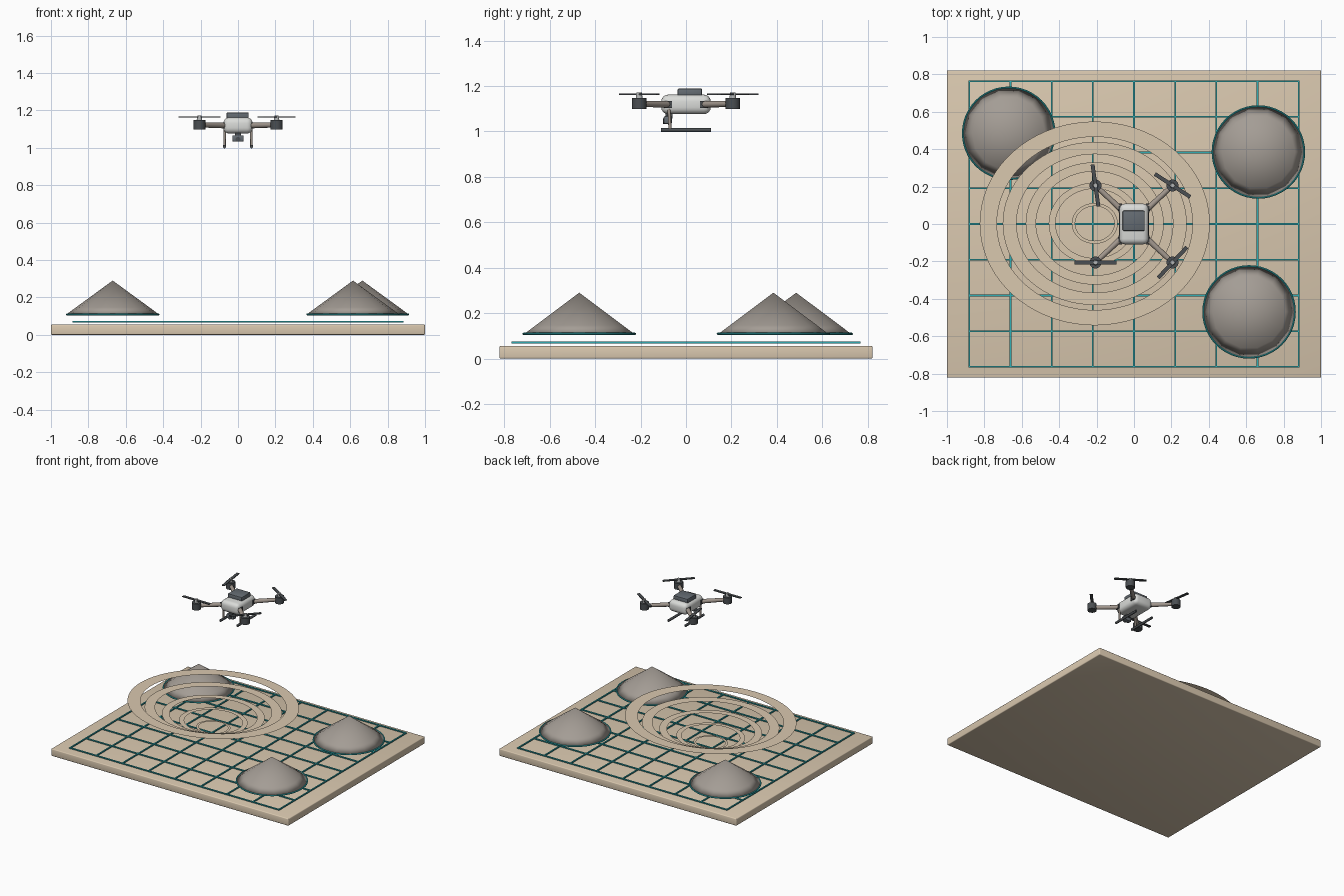
import bpy, bmesh, math
from mathutils import Vector, Matrix

cube = bpy.data.objects.get("Cube")
if cube:
    bpy.data.objects.remove(cube, do_unlink=True)


def material(name, r, g, b):
    m = bpy.data.materials.new(name)
    m.use_nodes = True
    m.diffuse_color = (r, g, b, 1)
    m.node_tree.nodes["Principled BSDF"].inputs["Base Color"].default_value = (r, g, b, 1)
    return m


SAND = material("sand", 0.70, 0.58, 0.43)
ROCK = material("rock_grey", 0.37, 0.335, 0.30)
TEAL = material("teal", 0.03, 0.43, 0.46)
SHELL = material("shell_white", 0.70, 0.71, 0.69)
SLATE = material("slate", 0.13, 0.15, 0.17)
DARK = material("dark_grey", 0.07, 0.078, 0.085)
TUBE = material("tube_brown", 0.36, 0.31, 0.27)
SILVER = material("silver", 0.45, 0.46, 0.46)


def finish(name, bm, mat, smooth=None):
    me = bpy.data.meshes.new(name)
    bm.to_mesh(me)
    bm.free()
    ob = bpy.data.objects.new(name, me)
    bpy.context.collection.objects.link(ob)
    me.materials.append(mat)
    if smooth is not None:
        bpy.ops.object.select_all(action='DESELECT')
        ob.select_set(True)
        bpy.context.view_layer.objects.active = ob
        bpy.ops.object.shade_smooth_by_angle(angle=math.radians(smooth))
    return ob


def add_box(bm, centre, size, turn=0):
    bmesh.ops.create_cube(bm, size=1, matrix=Matrix.Translation(centre)
                          @ Matrix.Rotation(turn, 4, 'Z') @ Matrix.Diagonal((*size, 1)))


def box(name, centre, size, mat, bevel=0, segments=1, turn=0):
    bm = bmesh.new()
    add_box(bm, centre, size, turn)
    if bevel:
        bmesh.ops.bevel(bm, geom=bm.edges[:], offset=bevel, segments=segments,
                        profile=0.5, affect='EDGES')
    return finish(name, bm, mat, 40 if segments > 1 else None)


def rod(name, a, b, r1, r2, mat, sides=16):
    a, b = Vector(a), Vector(b)
    d = b - a
    bm = bmesh.new()
    bmesh.ops.create_cone(bm, cap_ends=True, segments=sides, radius1=r1, radius2=r2,
                          depth=d.length, matrix=Matrix.Translation((a + b) / 2)
                          @ d.to_track_quat('Z', 'Y').to_matrix().to_4x4())
    return finish(name, bm, mat, 40)


def circle(bm, centre, rx, ry, sides):
    return [bm.verts.new((centre[0] + rx * math.cos(t), centre[1] + ry * math.sin(t), centre[2]))
            for t in (math.tau * i / sides for i in range(sides))]


def bridge(bm, a, b):
    n = len(a)
    for i in range(n):
        bm.faces.new((a[i], a[(i + 1) % n], b[(i + 1) % n], b[i]))


# Ground slab
box("ground_slab", (0, 0, 0.0275), (2, 1.644, 0.055), SAND, bevel=0.006, segments=3)

# Survey grid floating over the slab
bm = bmesh.new()
for i in range(-4, 5):
    add_box(bm, (0.22 * i, 0, 0.071), (0.009, 1.535, 0.008))
    add_box(bm, (0, 0.191 * i, 0.071), (1.77, 0.009, 0.008))
finish("survey_grid", bm, TEAL)

# Flat contour rings rising outwards like a bowl
for i in range(1, 6):
    f = i / 5
    c = (-0.21, 0.003, 0.07 + 0.044 * i)
    bm = bmesh.new()
    outer = circle(bm, c, 0.615 * f, 0.545 * f, 72)
    inner = circle(bm, c, 0.523 * f, 0.463 * f, 72)
    bridge(bm, inner, outer)
    bmesh.ops.reverse_faces(bm, faces=[p for p in bm.faces if p.normal.z < 0])
    finish(f"contour_ring_{i}", bm, SAND)

# Rock mounds with teal base rims
SIDES = 14
for n, (x, y) in enumerate([(-0.67, 0.485), (0.665, 0.385), (0.615, -0.47)], 1):
    bm = bmesh.new()
    base = circle(bm, (x, y, 0.11), 0.246, 0.246, SIDES)
    waist = circle(bm, (x, y, 0.147), 0.196, 0.196, SIDES)
    tip = bm.verts.new((x, y, 0.29))
    bridge(bm, base, waist)
    for i in range(SIDES):
        bm.faces.new((waist[i], waist[(i + 1) % SIDES], tip))
    bm.faces.new(base[::-1])
    finish(f"rock_mound_{n}", bm, ROCK, 180)
    bpy.ops.mesh.primitive_torus_add(major_radius=0.245, minor_radius=0.005, major_segments=48,
                                     minor_segments=8, location=(x, y, 0.109))
    rim = bpy.context.object
    rim.name = f"mound_rim_{n}"
    rim.data.materials.append(TEAL)
    bpy.ops.object.shade_smooth_by_angle()

# Drone body, battery and camera
box("drone_body", (0, 0, 1.119), (0.156, 0.218, 0.086), SHELL, bevel=0.03, segments=4)
box("battery_pack", (-0.002, 0.017, 1.171), (0.118, 0.108, 0.036), SLATE, bevel=0.006, segments=2)
box("camera_mount", (0, -0.075, 1.072), (0.03, 0.03, 0.03), DARK)
box("camera", (0, -0.08, 1.05), (0.06, 0.036, 0.034), SLATE, bevel=0.006, segments=2)
rod("camera_lens", (0, -0.09, 1.045), (0, -0.102, 1.045), 0.013, 0.013, DARK)

# Landing gear
for side, s in (("left", 1), ("right", -1)):
    rod(f"{side}_leg", (s * 0.071, -0.075, 1.1), (s * 0.072, -0.07, 1.005), 0.007, 0.007, TUBE, 10)
    rod(f"{side}_skid", (s * 0.072, -0.11, 1.006), (s * 0.072, 0.11, 1.006), 0.009, 0.009, DARK, 10)

# Arms, clamps, motors and propellers
for name, sx, sy, angle in (("back_right", -1, 1, 98), ("back_left", 1, 1, -33),
                            ("front_right", -1, -1, 0), ("front_left", 1, -1, 47)):
    x, y = sx * 0.206, sy * 0.206
    box(f"{name}_clamp", (sx * 0.073, sy * 0.079, 1.119), (0.022, 0.036, 0.032), DARK)
    rod(f"{name}_arm", (sx * 0.05, sy * 0.06, 1.119), (x, y, 1.122), 0.016, 0.013, TUBE)
    rod(f"{name}_motor", (x, y, 1.099), (x, y, 1.148), 0.032, 0.032, DARK, 20)
    rod(f"{name}_hub", (x, y, 1.148), (x, y, 1.172), 0.015, 0.011, SILVER)
    box(f"{name}_propeller", (x, y, 1.164), (0.226, 0.021, 0.006), DARK, turn=math.radians(angle))
